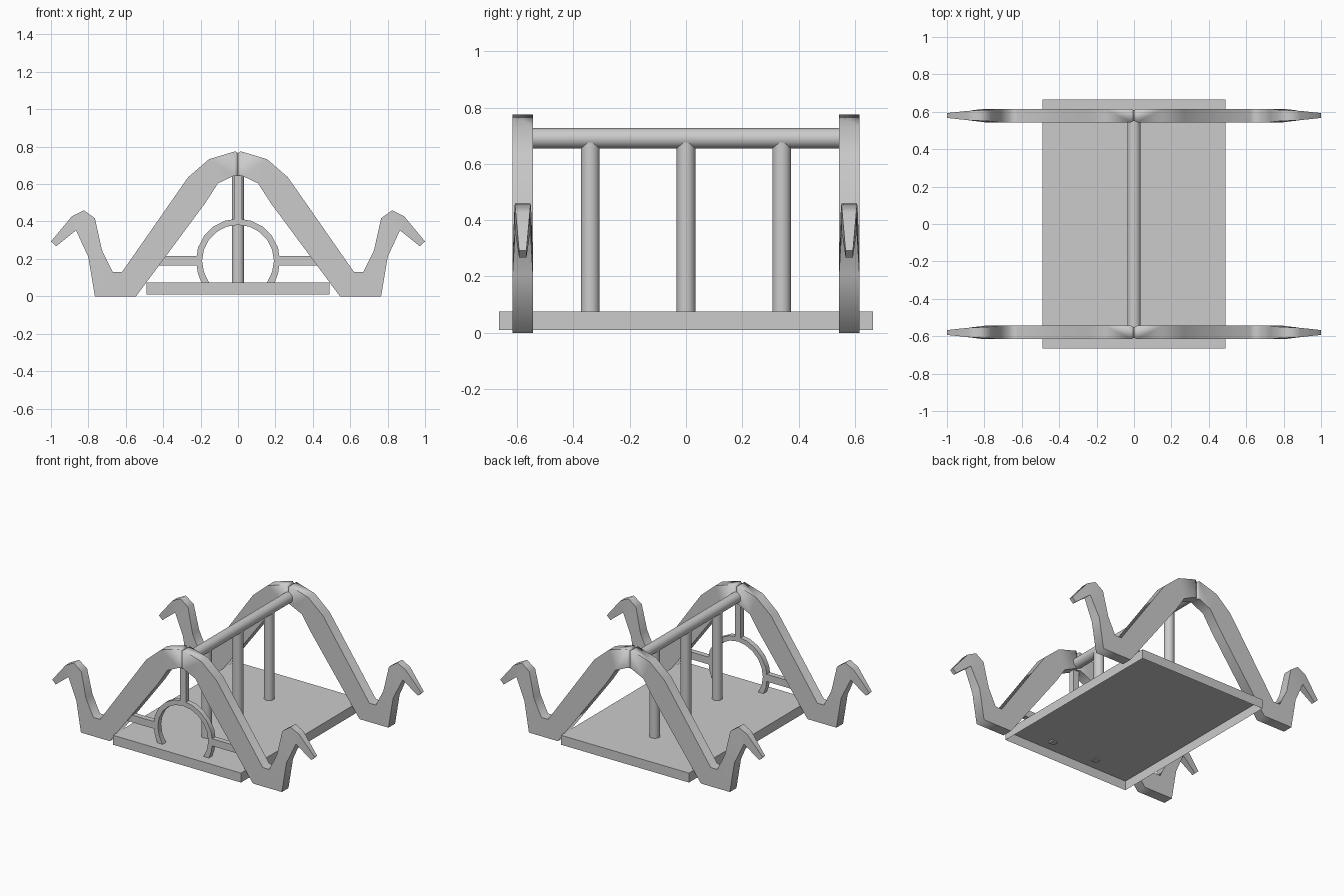
import bpy, bmesh, math
from mathutils import Vector

cube = bpy.data.objects.get("Cube")
if cube:
    bpy.data.objects.remove(cube, do_unlink=True)

grey = bpy.data.materials.new("plain grey")
grey.use_nodes = True
grey.diffuse_color = (0.6, 0.6, 0.6, 1)
grey.node_tree.nodes["Principled BSDF"].inputs["Base Color"].default_value = (0.6, 0.6, 0.6, 1)


def add_object(name, bm, smooth=30):
    bmesh.ops.recalc_face_normals(bm, faces=bm.faces)
    mesh = bpy.data.meshes.new(name)
    bm.to_mesh(mesh)
    bm.free()
    mesh.materials.append(grey)
    obj = bpy.data.objects.new(name, mesh)
    bpy.context.collection.objects.link(obj)
    bpy.ops.object.select_all(action='DESELECT')
    obj.select_set(True)
    bpy.context.view_layer.objects.active = obj
    bpy.ops.object.shade_smooth_by_angle(angle=math.radians(smooth))


def box(name, lo, hi, open_below=False):
    lo, hi = Vector(lo), Vector(hi)
    bm = bmesh.new()
    bmesh.ops.create_cube(bm, size=1)
    if open_below:
        below = [f for f in bm.faces if f.calc_center_median().z < -0.4]
        bmesh.ops.delete(bm, geom=below, context='FACES_ONLY')
    for v in bm.verts:
        v.co = (lo + hi) / 2 + v.co * (hi - lo)
    add_object(name, bm)


def rod(name, start, end, radius):
    start, end = Vector(start), Vector(end)
    axis = end - start
    bm = bmesh.new()
    bmesh.ops.create_cone(bm, cap_ends=False, segments=32, radius1=radius,
                          radius2=radius, depth=axis.length)
    turn = Vector((0, 0, 1)).rotation_difference(axis)
    for v in bm.verts:
        v.co = turn @ v.co + (start + end) / 2
    add_object(name, bm)


def band(name, sections, y, side=1, smooth=30):
    """Strip through (outer, inner, half thickness) sections."""
    bm = bmesh.new()
    rings = []
    for (ox, oz), (ix, iz), h in sections:
        rings.append([bm.verts.new((side * px, y + d, pz)) for px, d, pz in (
            (ox, -h, oz), (ox, h, oz), (ix, h, iz), (ix, -h, iz))])
    for a, b in zip(rings, rings[1:]):
        for i in range(4):
            j = (i + 1) % 4
            bm.faces.new((a[i], a[j], b[j], b[i]))
    bm.faces.new(rings[0])
    bm.faces.new(rings[-1])
    add_object(name, bm, smooth)


# Arched end frames, each of two halves with hooked, tapering tips
full = 0.036
frame_half = [
    ((0, .765), (0, .645), .028),
    ((.015, .775), (.02, .645), full),
    ((.155, .733), (.107, .604), full),
    ((.267, .636), (.176, .497), full),
    ((.62, .13), (.545, 0), full),
    ((.67, .13), (.765, 0), full),
    ((.727, .246), (.80, .21), full),
    ((.765, .417), (.84, .296), .031),
    ((.824, .46), (.866, .353), .028),
    ((.888, .428), (.873, .347), .025),
    ((1, .293), (.973, .267), .013),
]
END_Y = 0.58
for end, y in (("front", -END_Y), ("back", END_Y)):
    for hand, side in (("left", 1), ("right", -1)):
        band(f"{end}_{hand}_frame", frame_half, y, side, smooth=82)

# Base tray open underneath, ridge beam and posts
BASE_TOP = 0.075
box("base_board", (-.488, -.665, .01), (.488, .665, BASE_TOP), open_below=True)
rod("ridge_beam", (0, -.555, .691), (0, .555, .691), .036)
for name, y in (("front_post", -.34), ("middle_post", 0), ("back_post", .34)):
    rod(name, (0, y, BASE_TOP), (0, y, .685), .033)

# Round doorway at the front, its feet just through the board
centre_z, outer, inner, depth = 0.19, 0.225, 0.192, 0.018
doorway = []
for k in range(15):
    a = math.radians(-36 + k * 18)
    c, s = math.cos(a), math.sin(a)
    doorway.append(((outer * c, centre_z + outer * s),
                    (inner * c, centre_z + inner * s), depth))
foot = BASE_TOP - .008
doorway[0] = ((.193, foot), (.152, foot), depth)
doorway[-1] = ((-.193, foot), (-.152, foot), depth)
band("doorway_ring", doorway, -END_Y)

# Braces holding the doorway in the frame
for name, side in (("left_brace", 1), ("right_brace", -1)):
    xs = sorted((side * .21, side * .43))
    box(name, (xs[0], -END_Y - depth, .165), (xs[1], -END_Y + depth, .215))
box("upper_brace", (-.022, -END_Y - depth, .4), (.022, -END_Y + depth, .66))
